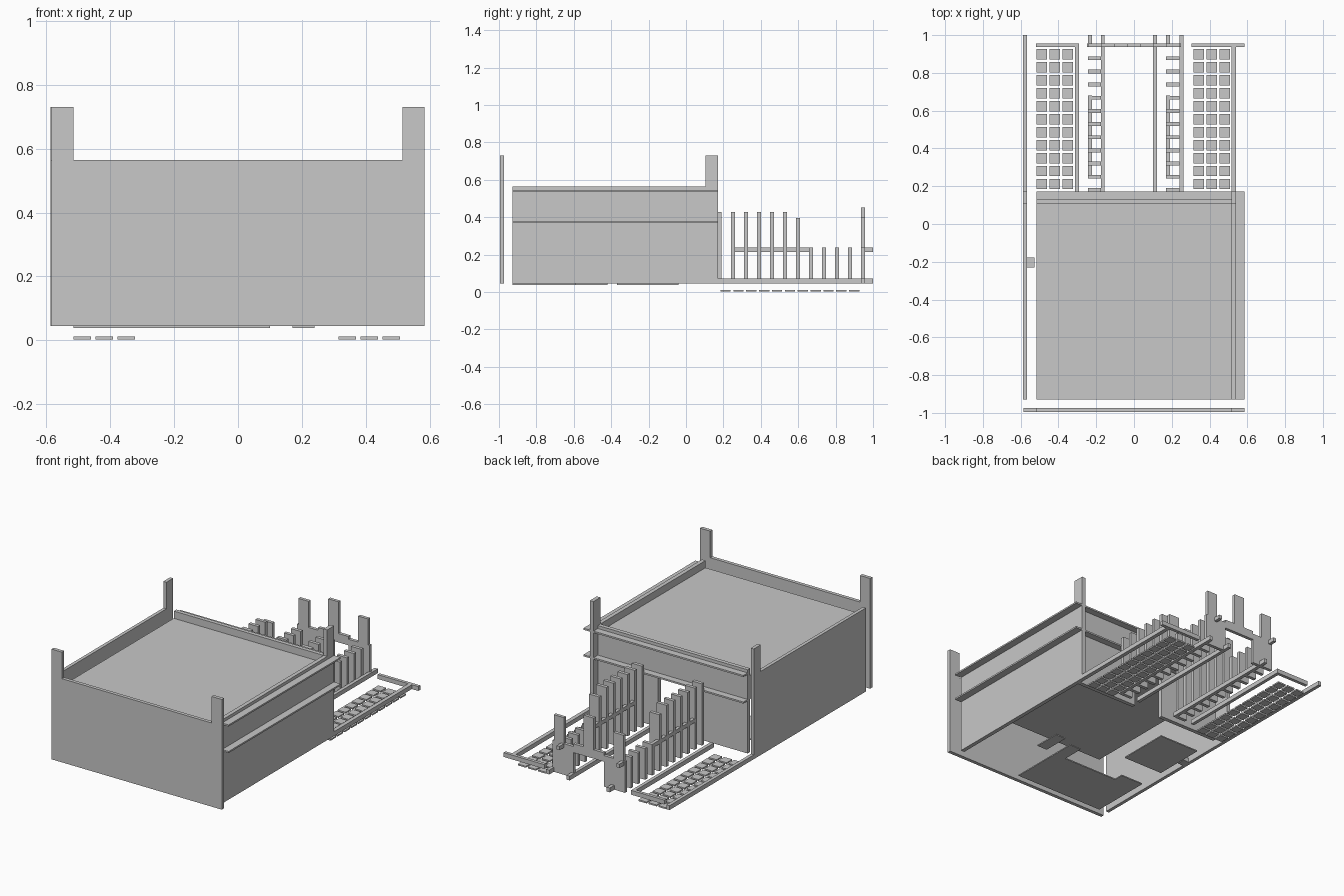
import bpy

if "Cube" in bpy.data.objects:
    bpy.data.objects.remove(bpy.data.objects["Cube"])

grey = bpy.data.materials.new("plain grey")
grey.diffuse_color = (0.58, 0.58, 0.58, 1)
grey.use_nodes = True
grey.node_tree.nodes["Principled BSDF"].inputs["Base Color"].default_value = grey.diffuse_color


def boxes(name, items):
    """One object made of boxes, each (x0, x1, y0, y1, z0, z1)."""
    verts, faces = [], []
    for x0, x1, y0, y1, z0, z1 in items:
        n = len(verts)
        verts += [(x, y, z) for z in (z0, z1)
                  for x, y in ((x0, y0), (x1, y0), (x1, y1), (x0, y1))]
        faces += [[n + i for i in f] for f in
                  ((3, 2, 1, 0), (4, 5, 6, 7), (0, 1, 5, 4),
                   (1, 2, 6, 5), (2, 3, 7, 6), (3, 0, 4, 7))]
    mesh = bpy.data.meshes.new(name)
    mesh.from_pydata(verts, [], faces)
    mesh.materials.append(grey)
    ob = bpy.data.objects.new(name, mesh)
    bpy.context.collection.objects.link(ob)
    return ob


def extrude_profile(name, pts, axis, a, b):
    """Flat wall outline (u, z) given thickness a..b along the x or y axis."""
    def place(u, z, t):
        return (t, u, z) if axis == 'x' else (u, t, z)
    n = len(pts)
    verts = [place(u, z, t) for t in (a, b) for u, z in pts]
    faces = [list(range(n))[::-1], list(range(n, 2 * n))]
    faces += [[i, (i + 1) % n, n + (i + 1) % n, n + i] for i in range(n)]
    if axis == 'y':
        faces = [f[::-1] for f in faces]
    mesh = bpy.data.meshes.new(name)
    mesh.from_pydata(verts, [], faces)
    mesh.materials.append(grey)
    ob = bpy.data.objects.new(name, mesh)
    bpy.context.collection.objects.link(ob)
    return ob


BASE, KERB, TOP, POST = 0.045, 0.072, 0.565, 0.73
BAR0, BAR1 = 0.214, 0.238

# front wall with two raised corners
extrude_profile("front_wall", [
    (-0.585, BASE), (0.585, BASE), (0.585, POST), (0.515, POST),
    (0.515, TOP), (-0.515, TOP), (-0.515, POST), (-0.585, POST)],
    'y', -0.995, -0.973)

# side walls: raised back corner, then a low kerb along the yard
for name, x0, x1, end in (("left_wall", -0.587, -0.566, 1.0),
                          ("right_wall", 0.515, 0.54, 0.94)):
    extrude_profile(name, [
        (-0.928, BASE), (end, BASE), (end, KERB), (0.172, KERB),
        (0.172, POST), (0.105, POST), (0.105, TOP), (-0.928, TOP)],
        'x', x0, x1)

# back wall with a doorway
extrude_profile("back_wall", [
    (-0.515, BASE), (-0.1, BASE), (-0.1, 0.35), (0.1, 0.35),
    (0.1, BASE), (0.515, BASE), (0.515, TOP), (-0.515, TOP)],
    'y', 0.105, 0.13)

# ledges round the right and back walls
ledges = []
for z in (0.371, 0.536):
    ledges += [(0.54, 0.585, -0.928, 0.172, z, z + 0.01),
               (-0.515, 0.585, 0.13, 0.172, z, z + 0.01)]
boxes("ledges", ledges)

# upper floor block
boxes("upper_floor", [(-0.515, 0.515, -0.928, 0.105, 0.375, 0.52)])

# thin ground plates and a small step by the left wall
boxes("ground_plates", [
    (-0.515, 0.10, -0.928, -0.60, 0.038, BASE),
    (0.02, 0.10, -0.60, -0.46, 0.038, BASE),
    (-0.515, -0.36, -0.60, -0.54, 0.038, BASE),
    (-0.515, -0.24, -0.37, -0.04, 0.038, BASE),
    (0.17, 0.24, -0.59, -0.42, 0.038, BASE)])
boxes("side_step", [(-0.566, -0.528, -0.23, -0.178, BASE, KERB)])

# paving tiles on both sides of the yard
PITCH = 0.0688
tiles = []
for start in (-0.515, 0.315):
    for c in range(3):
        for r in range(11):
            x, y = start + c * 0.0688, 0.184 + r * PITCH
            tiles.append((x, x + 0.055, y, y + 0.055, 0.002, 0.011))
boxes("paving_tiles", tiles)

# low kerbs and rails in the yard
boxes("yard_rails", [
    (-0.312, -0.291, 0.172, 0.936, BASE, KERB),
    (-0.176, -0.155, 0.172, 1.0, BASE, KERB),
    (0.10, 0.121, 0.172, 1.0, BASE, KERB),
    (0.24, 0.261, 0.172, 1.0, BASE, KERB)])
boxes("yard_end_kerbs", [
    (-0.52, -0.291, 0.936, 0.956, BASE, KERB),
    (0.305, 0.585, 0.936, 0.956, BASE, KERB)])

# two rows of fence slats: tall near the house, short further out
for side, x0, x1 in (("left", -0.243, -0.176), ("right", 0.17, 0.24)):
    slats = []
    for i in range(11):
        y = 0.17 + i * 0.0697
        h = 0.428 if i < 6 else 0.396 if i == 6 else BAR1
        slats.append((x0, x1, y, y + 0.021, BASE, h))
    boxes(side + "_fence_slats", slats)
    boxes(side + "_fence_bar", [
        (x0, x0 + 0.02, 0.24, 0.68, BAR0, BAR1),
        (x0, x0 + 0.02, 0.956, 1.0, BAR0, BAR1)])

# gate across the end of the path
gate = [(-0.035, 0.035, 0.936, 0.956, 0.20, 0.452),
        (-0.105, -0.035, 0.936, 0.956, 0.20, 0.255),
        (0.035, 0.105, 0.936, 0.956, 0.20, 0.255)]
for s in (-1, 1):
    for a, b, z0, z1 in ((0.105, 0.25, BASE, BAR1), (0.17, 0.24, BAR1, 0.40)):
        lo, hi = sorted((s * a, s * b))
        gate.append((lo, hi, 0.936, 0.956, z0, z1))
boxes("gate", gate)
